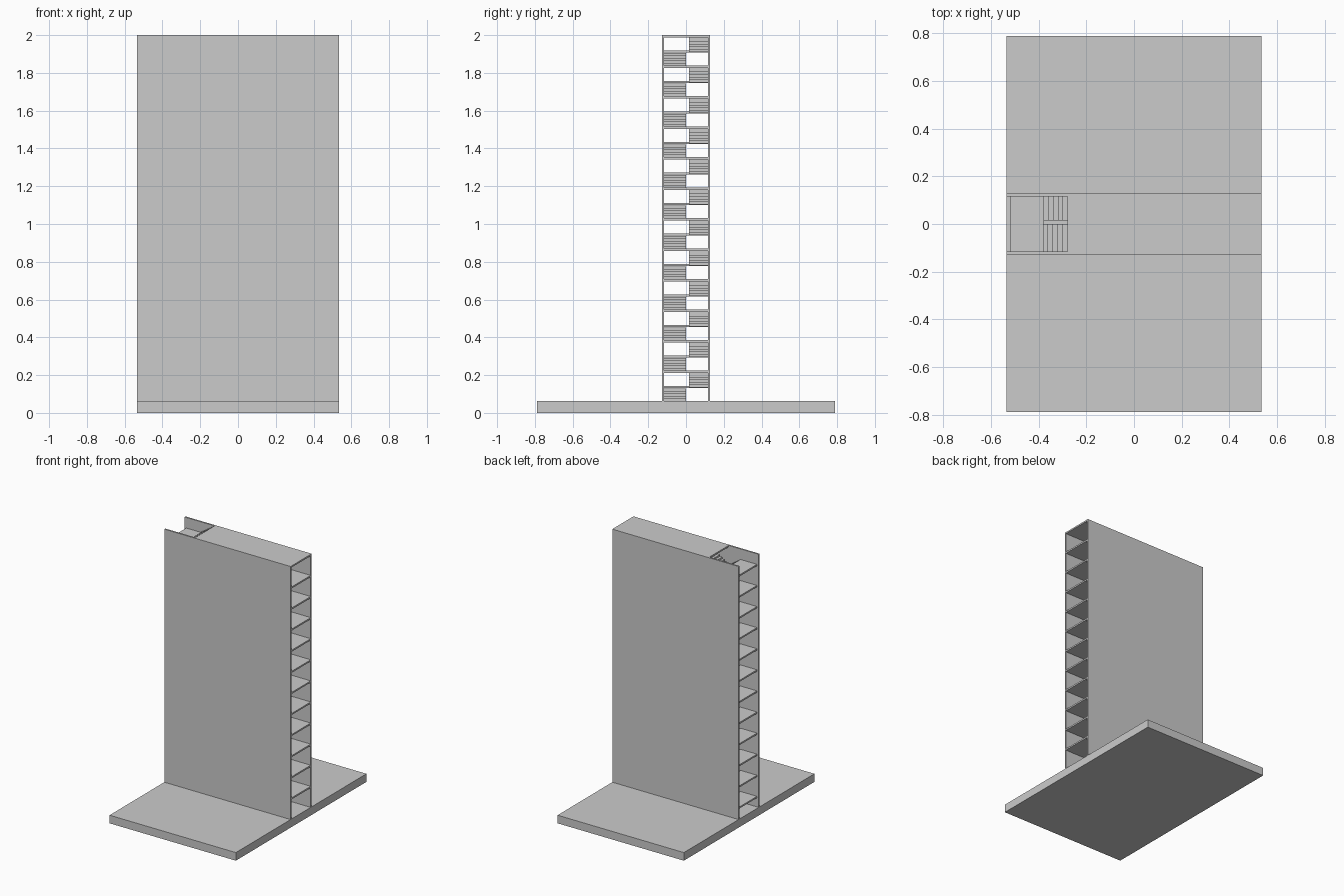
import bpy, bmesh

if "Cube" in bpy.data.objects:
    bpy.data.objects.remove(bpy.data.objects["Cube"])

# One concrete grey for the whole model
grey = bpy.data.materials.new("concrete grey")
grey.diffuse_color = (0.6, 0.6, 0.6, 1)
grey.use_nodes = True
grey.node_tree.nodes["Principled BSDF"].inputs["Base Color"].default_value = grey.diffuse_color

HALF_X, HALF_Y = 0.535, 0.79
BASE, TOP, STOREYS = 0.062, 2.0, 12
STOREY = (TOP - BASE) / STOREYS
OUT, INN = 0.128, 0.116            # outer and inner wall faces
SLAB = 0.012
STAIR_X0, STAIR_X1 = -0.38, -0.28  # landing edge and floor edge
RISERS = 6


def part(name, boxes):
    """Make one object from boxes given as (x0, x1, y0, y1, z0, z1)."""
    bm = bmesh.new()
    for x0, x1, y0, y1, z0, z1 in boxes:
        verts = bmesh.ops.create_cube(bm, size=1)["verts"]
        for v in verts:
            v.co = (x1 if v.co.x > 0 else x0,
                    y1 if v.co.y > 0 else y0,
                    z1 if v.co.z > 0 else z0)
    mesh = bpy.data.meshes.new(name)
    bm.to_mesh(mesh)
    bm.free()
    mesh.materials.append(grey)
    obj = bpy.data.objects.new(name, mesh)
    bpy.context.collection.objects.link(obj)
    return obj


def flight(z, y0, y1, direction):
    """Stepped treads rising half a storey from z; direction is the x sign."""
    rise = STOREY / 2 / RISERS
    n = RISERS - 1
    run = (STAIR_X1 - STAIR_X0) / n
    steps = []
    for i in range(n):
        col = i if direction > 0 else n - 1 - i
        x = STAIR_X0 + col * run
        top = z + (i + 1) * rise
        steps.append((x, x + run, y0, y1, max(top - 1.6 * rise, BASE), top))
    return steps


# Ground slab
part("base_slab", [(-HALF_X, HALF_X, -HALF_Y, HALF_Y, 0, BASE)])

# Two long side walls
part("front_wall", [(-HALF_X, HALF_X, -OUT, -INN, BASE, TOP)])
part("back_wall", [(-HALF_X, HALF_X, INN, OUT, BASE, TOP)])

# Floors and roof, half landings and both stair flights of each storey
floors, landings, lower, upper = [], [], [], []
for k in range(STOREYS):
    z = BASE + k * STOREY
    mid, top = z + STOREY / 2, z + STOREY
    floors.append((STAIR_X1, HALF_X, -INN, INN, top - SLAB, top))
    landings.append((-0.52, STAIR_X0, -INN, INN, mid - SLAB, mid))
    lower += flight(z, -INN, 0.0, -1)
    upper += flight(mid, 0.015, INN, 1)
part("floor_slabs", floors)
part("stair_landings", landings)
part("lower_stair_flights", lower)
part("upper_stair_flights", upper)
